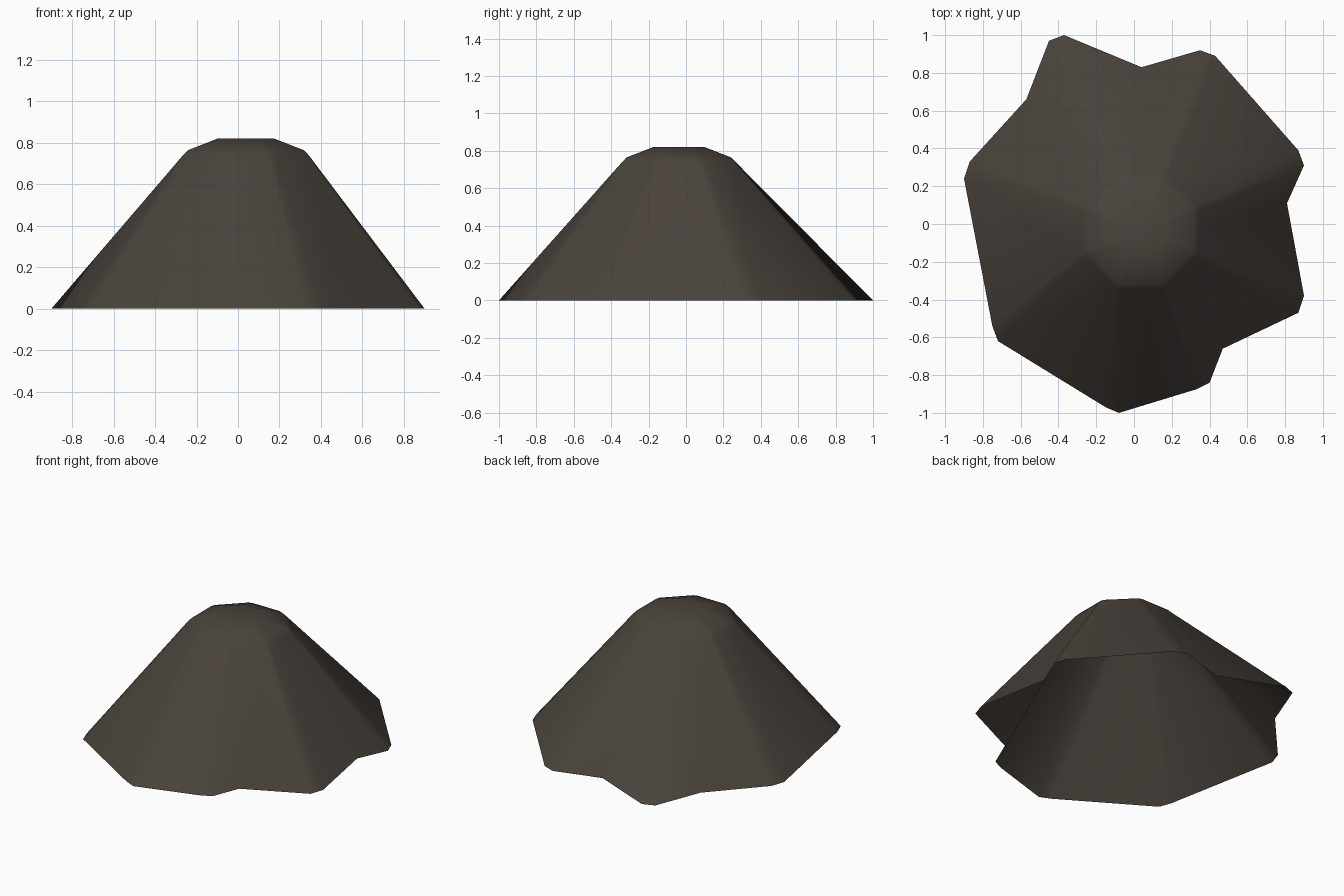
import bpy, bmesh, math

if "Cube" in bpy.data.objects:
    bpy.data.objects.remove(bpy.data.objects["Cube"])

# Each ridge of the skirt: two base points (counter-clockwise), then the valley after it (or None)
RIDGES = [
    ((0.90, 0.31), (0.87, 0.39), None),
    ((0.43, 0.89), (0.35, 0.92), (0.04, 0.83)),
    ((-0.37, 1.00), (-0.45, 0.97), (-0.57, 0.66)),
    ((-0.87, 0.33), (-0.90, 0.24), None),
    ((-0.75, -0.54), (-0.72, -0.62), None),
    ((-0.15, -0.97), (-0.08, -1.00), None),
    ((0.33, -0.875), (0.40, -0.84), (0.47, -0.66)),
    ((0.87, -0.47), (0.90, -0.38), (0.81, 0.11)),
]
CX, CY, R = 0.038, -0.038, 0.33


def corner(i):
    a = math.radians(22.5 + 45 * i)
    return CX + R * math.cos(a), CY + R * math.sin(a)


def mix(p, q, t):
    return p[0] + (q[0] - p[0]) * t, p[1] + (q[1] - p[1]) * t


# Matching base and shoulder outlines
base, neck = [], []
for i, (a, b, valley) in enumerate(RIDGES):
    c = corner(i)
    base += [a, b]
    neck += [mix(c, corner(i - 1), 0.06), mix(c, corner(i + 1), 0.06)]
    if valley:
        base.append(valley)
        neck.append(mix(c, corner(i + 1), 0.5))


def scaled(s):
    return [(CX + (x - CX) * s, CY + (y - CY) * s) for x, y in neck]


# Skirt, bevelled shoulder and flat crown, open underneath
bm = bmesh.new()
levels = [(base, 0.0), (neck, 0.738), (scaled(0.92), 0.764), (scaled(0.45), 0.82)]
rings = [[bm.verts.new((x, y, z)) for x, y in pts] for pts, z in levels]
n = len(base)
for lo, hi in zip(rings, rings[1:]):
    for i in range(n):
        j = (i + 1) % n
        bm.faces.new((lo[i], lo[j], hi[j], hi[i]))
bm.faces.new(rings[-1])
mesh = bpy.data.meshes.new("mound")
bm.to_mesh(mesh)
bm.free()

mat = bpy.data.materials.new("dark brown")
mat.diffuse_color = (0.068, 0.056, 0.045, 1)
mat.use_nodes = True
mat.node_tree.nodes["Principled BSDF"].inputs["Base Color"].default_value = mat.diffuse_color
mesh.materials.append(mat)
obj = bpy.data.objects.new("mound", mesh)
bpy.context.collection.objects.link(obj)
bpy.context.view_layer.objects.active = obj
obj.select_set(True)
bpy.ops.object.shade_smooth_by_angle(angle=math.radians(35))
